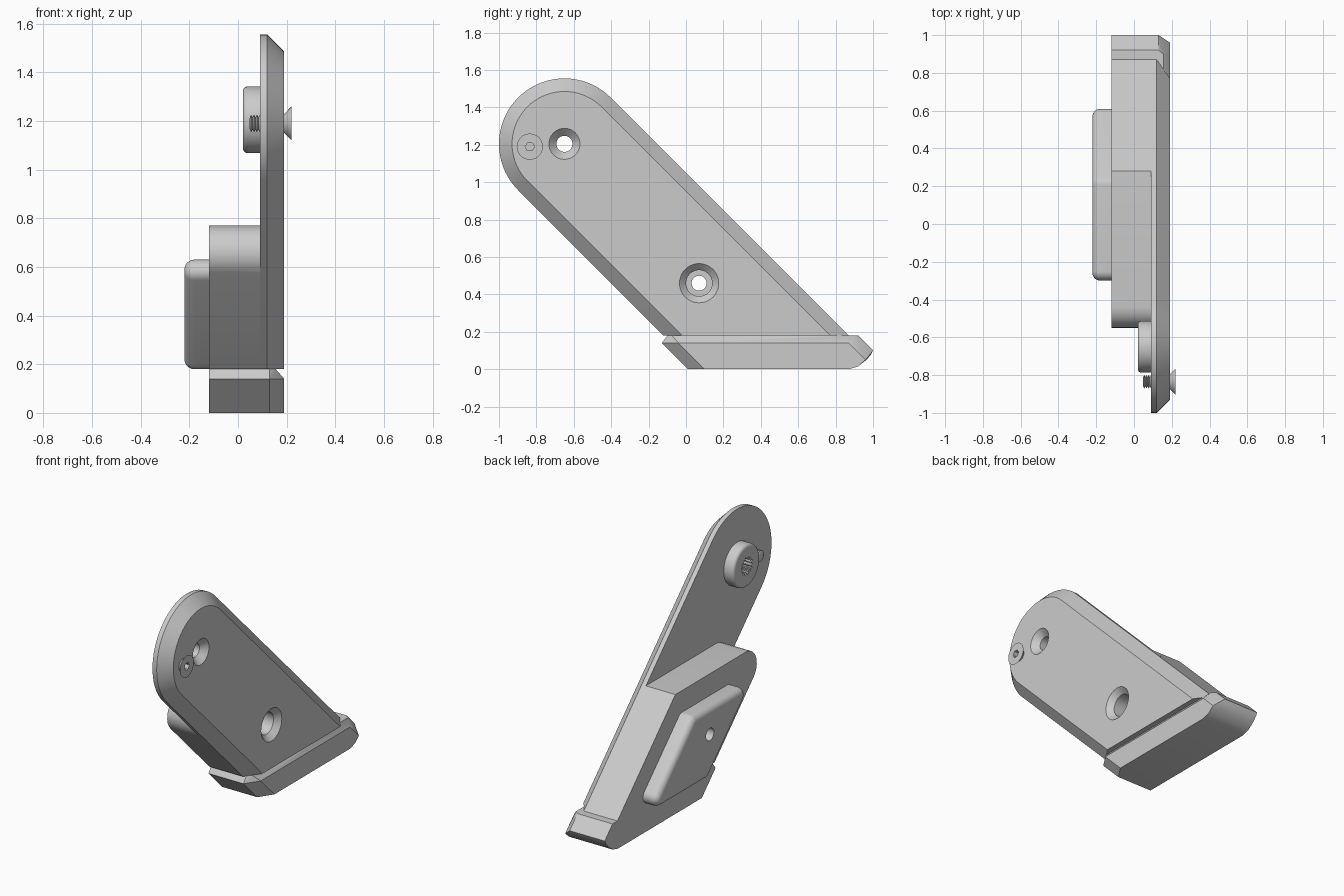
import bpy, bmesh
from math import sin, cos, pi, radians, sqrt
from mathutils import Vector

if "Cube" in bpy.data.objects:
    bpy.data.objects.remove(bpy.data.objects["Cube"])

grey = bpy.data.materials.new("plain grey")
grey.use_nodes = True
grey.diffuse_color = (0.6, 0.6, 0.6, 1)
grey.node_tree.nodes["Principled BSDF"].inputs["Base Color"].default_value = (0.6, 0.6, 0.6, 1)


def finish(name, bm):
    bmesh.ops.recalc_face_normals(bm, faces=bm.faces)
    mesh = bpy.data.meshes.new(name)
    bm.to_mesh(mesh)
    bm.free()
    mesh.materials.append(grey)
    obj = bpy.data.objects.new(name, mesh)
    bpy.context.collection.objects.link(obj)
    return obj


def loft(name, rings):
    """Solid through (x, outline) sections; outlines are (y, z) points."""
    bm = bmesh.new()
    loops = [[bm.verts.new((x, y, z)) for y, z in pts] for x, pts in rings]
    n = len(loops[0])
    for a, b in zip(loops, loops[1:]):
        for i in range(n):
            j = (i + 1) % n
            bm.faces.new((a[i], a[j], b[j], b[i]))
    bm.faces.new(loops[0])
    bm.faces.new(loops[-1])
    return finish(name, bm)


def circle(c, r, n=40):
    return [(c[0] + r * cos(2 * pi * i / n), c[1] + r * sin(2 * pi * i / n)) for i in range(n)]


def lathe(name, c, steps, n=40):
    return loft(name, [(x, circle(c, r, n)) for x, r in steps])


def fillet(corners, n=10):
    """Round the (y, z, radius) corners of an outline."""
    out = []
    for i, (y, z, r) in enumerate(corners):
        p = Vector((y, z))
        if r == 0:
            out.append(p)
            continue
        a = (Vector(corners[i - 1][:2]) - p).normalized()
        b = (Vector(corners[(i + 1) % len(corners)][:2]) - p).normalized()
        half = a.angle(b) / 2
        to_centre = (a + b).normalized() * r / sin(half)
        reach = r * cos(half) / sin(half)
        start = (a * reach - to_centre).normalized()
        end = (b * reach - to_centre).normalized()
        out += [p + to_centre + start.slerp(end, k / n).normalized() * r for k in range(n + 1)]
    return out


def combine(target, tool, operation):
    mod = target.modifiers.new("cut", "BOOLEAN")
    mod.operation, mod.solver, mod.object = operation, "EXACT", tool
    bpy.context.view_layer.update()
    deps = bpy.context.evaluated_depsgraph_get()
    mesh = bpy.data.meshes.new_from_object(target.evaluated_get(deps))
    target.modifiers.clear()
    target.data = mesh
    bpy.data.objects.remove(tool)


PIVOT, BOLT, SCREW = (-0.65, 1.205), (0.07, 0.46), (-0.835, 1.19)
BASE = 0.18
LOW, HIGH = 0.06, 1.05      # y + z along the two sloping sides


# Arm: rounded sloping plate with a chamfered outer rim
def arm_outline(r):
    arc = [(PIVOT[0] + r * cos(radians(a)), PIVOT[1] + r * sin(radians(a)))
           for a in range(45, 226, 5)]
    mid = sum(PIVOT) - BASE
    return arc + [(mid - r * sqrt(2), BASE), (mid + r * sqrt(2), BASE)]


bracket = loft("bracket", [(0.09, arm_outline(0.35)), (0.12, arm_outline(0.35)),
                           (0.19, arm_outline(0.28))])

# Thick block behind the lower arm
block_side = fillet([(LOW - BASE, BASE, 0), (LOW - 0.77, 0.77, 0.113),
                     (HIGH - 0.77, 0.77, 0), (HIGH - BASE, BASE, 0)])
block = loft("block", [(-0.12, block_side), (0.09, block_side)])

# Foot with chamfered top and ends
profile = [(0.01, 0), (-0.13, 0.14), (-0.10, BASE), (0.92, BASE), (1.0, 0.10),
           (0.99, 0.08), (0.965, 0.05), (0.92, 0.015), (0.87, 0)]
outer = [(0.10, 0), (-0.04, 0.14), (0.87, 0.14), (0.96, 0.05), (0.92, 0.015), (0.87, 0)]
bm = bmesh.new()
for x, pts in ((-0.12, profile), (0.13, profile), (0.155, [(-0.075, BASE), (0.9, BASE)]),
               (0.19, outer)):
    for y, z in pts:
        bm.verts.new((x, y, z))
bmesh.ops.convex_hull(bm, input=bm.verts)
bmesh.ops.dissolve_limit(bm, angle_limit=radians(2), verts=bm.verts, edges=bm.edges)
foot = finish("foot", bm)
combine(bracket, block, "UNION")
combine(bracket, foot, "UNION")

# Raised pad on the inner side, soft outer rim
pad_low, pad_high, pad_top = 0.26, 0.86, 0.63


def pad_outline(d):
    k, r = d * sqrt(2), 0.05 - d
    low, high, bottom, top = pad_low + k, pad_high - k, BASE + d, pad_top - d
    return fillet([(low - bottom, bottom, r), (low - top, top, r),
                   (high - top, top, r), (high - bottom, bottom, r)])


rim = [(-0.22 + 0.04 * (1 - sin(t)), pad_outline(0.04 * (1 - cos(t))))
       for t in [pi / 2 * i / 6 for i in range(7)]]
pad = loft("pad", [(-0.12, pad_outline(0))] + rim)

# Boss behind the pivot, soft rim
boss = lathe("boss", PIVOT, [(0.09, 0.137)] + [
    (0.04 - 0.02 * sin(t), 0.117 + 0.02 * cos(t)) for t in [pi / 2 * i / 5 for i in range(6)]])

# Bolt hole: countersink, bore and narrow through hole
combine(bracket, lathe("bore", BOLT, [(0.2, 0.115), (0.155, 0.07), (-0.03, 0.07),
                                      (-0.03, 0.04), (-0.3, 0.04)]), "DIFFERENCE")
combine(pad, lathe("bore", BOLT, [(0, 0.04), (-0.3, 0.04)]), "DIFFERENCE")

# Pivot hole: countersunk in the arm, splined in the boss
combine(bracket, lathe("bore", PIVOT, [(0.2, 0.093), (0.15, 0.043), (0, 0.043)]), "DIFFERENCE")
teeth = 14
star = [(PIVOT[0] + r * cos(a), PIVOT[1] + r * sin(a))
        for i in range(teeth * 4)
        for r, a in [((0.058 if i % 4 < 2 else 0.044), 2 * pi * i / (teeth * 4))]]
combine(boss, loft("spline", [(0, star), (0.1, star)]), "DIFFERENCE")

# Loose screw: cone head, threaded shank, hexagonal socket
steps = [(0.22, 0.07), (0.185, 0.034)]
pitch = 0.012
for i in range(11):
    x = 0.18 - i * pitch
    steps += [(x, 0.025), (x - pitch / 2, 0.036)]
screw = lathe("screw", SCREW, steps + [(0.048, 0.022)], 28)
combine(screw, lathe("socket", SCREW, [(0.24, 0.025), (0.19, 0.025)], 6), "DIFFERENCE")

for obj in (bracket, pad, boss, screw):
    bpy.ops.object.select_all(action="DESELECT")
    obj.select_set(True)
    bpy.context.view_layer.objects.active = obj
    bpy.ops.object.shade_smooth_by_angle(angle=radians(28))
